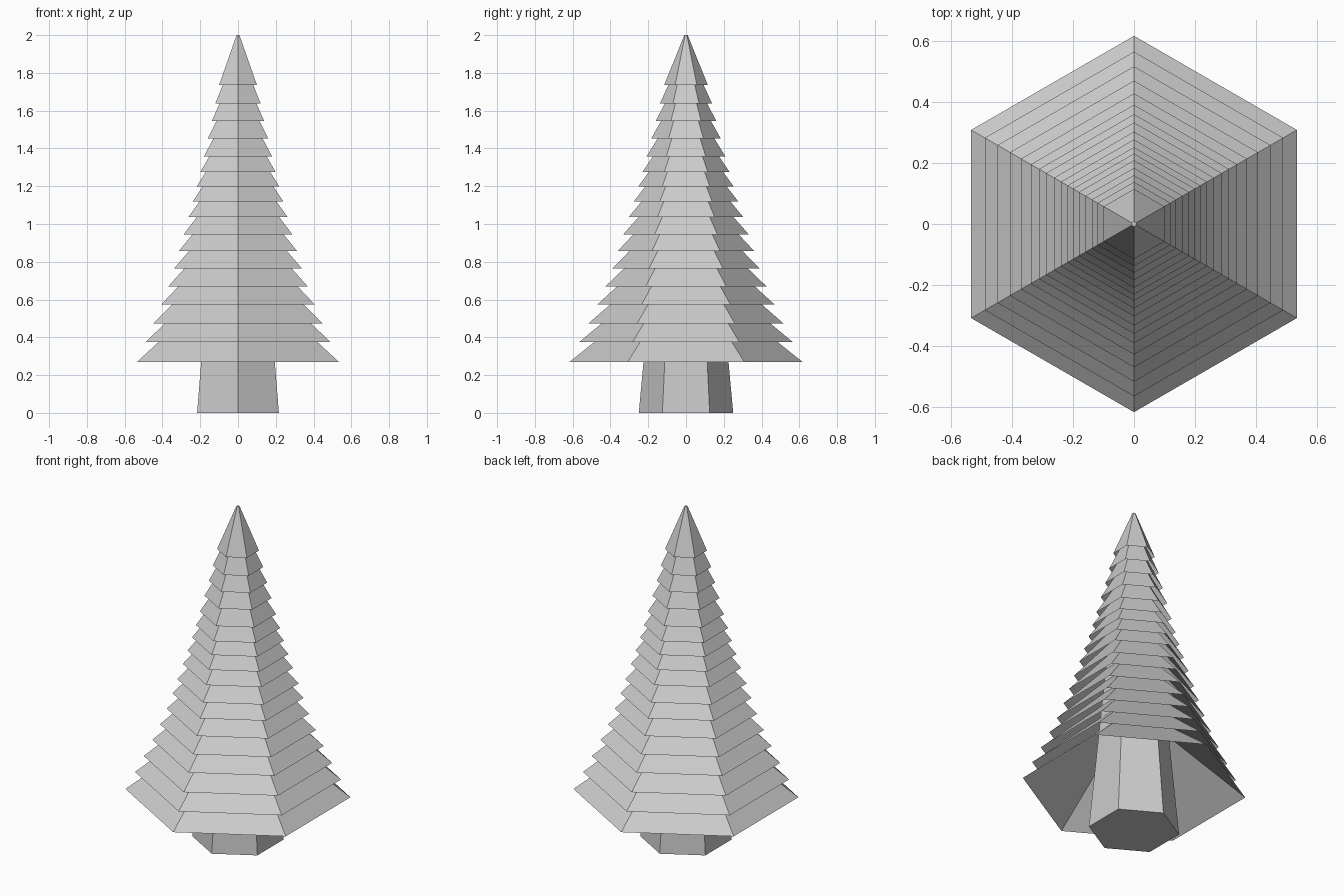
import bpy, bmesh
from math import sin, cos, pi

if "Cube" in bpy.data.objects:
    bpy.data.objects.remove(bpy.data.objects["Cube"])

SIDES = 6


def hex_cone(name, z0, r0, z1, r1, bottom_cap):
    """Six-sided flat-faced tapered shell with corners on the y axis."""
    bm = bmesh.new()
    rings = []
    for z, r in ((z0, r0), (z1, r1)):
        rings.append([bm.verts.new((r * cos(pi / 2 + 2 * pi * i / SIDES),
                                    r * sin(pi / 2 + 2 * pi * i / SIDES), z))
                      for i in range(SIDES)])
    low, high = rings
    for i in range(SIDES):
        j = (i + 1) % SIDES
        bm.faces.new((low[i], low[j], high[j], high[i]))
    bm.faces.new(high)
    if bottom_cap:
        bm.faces.new(low[::-1])
    mesh = bpy.data.meshes.new(name)
    bm.to_mesh(mesh)
    bm.free()
    obj = bpy.data.objects.new(name, mesh)
    bpy.context.collection.objects.link(obj)
    return obj


# Trunk, tapering up inside the foliage
hex_cone("trunk", 0, 0.25, 1.4, 0.12, True)

# Foliage skirts, open underneath: (rim height, rim radius), bottom to top
rims = [(0.27, 0.617), (0.375, 0.565), (0.473, 0.517), (0.573, 0.470),
        (0.668, 0.428), (0.764, 0.391), (0.858, 0.360), (0.944, 0.333),
        (1.037, 0.303), (1.119, 0.277), (1.199, 0.252), (1.274, 0.231),
        (1.357, 0.209), (1.453, 0.184), (1.545, 0.160), (1.638, 0.138),
        (1.737, 0.115)]
TIP = 0.009
for i, (z, r) in enumerate(rims):
    t = i / (len(rims) - 1)
    spread = 1.25 + (0.403 - 1.25) * t      # lower skirts flare more
    top = 2.0 if t == 1 else z + (r - TIP) / spread
    hex_cone(f"foliage_tier_{i + 1}", z, r, top, TIP, False)
